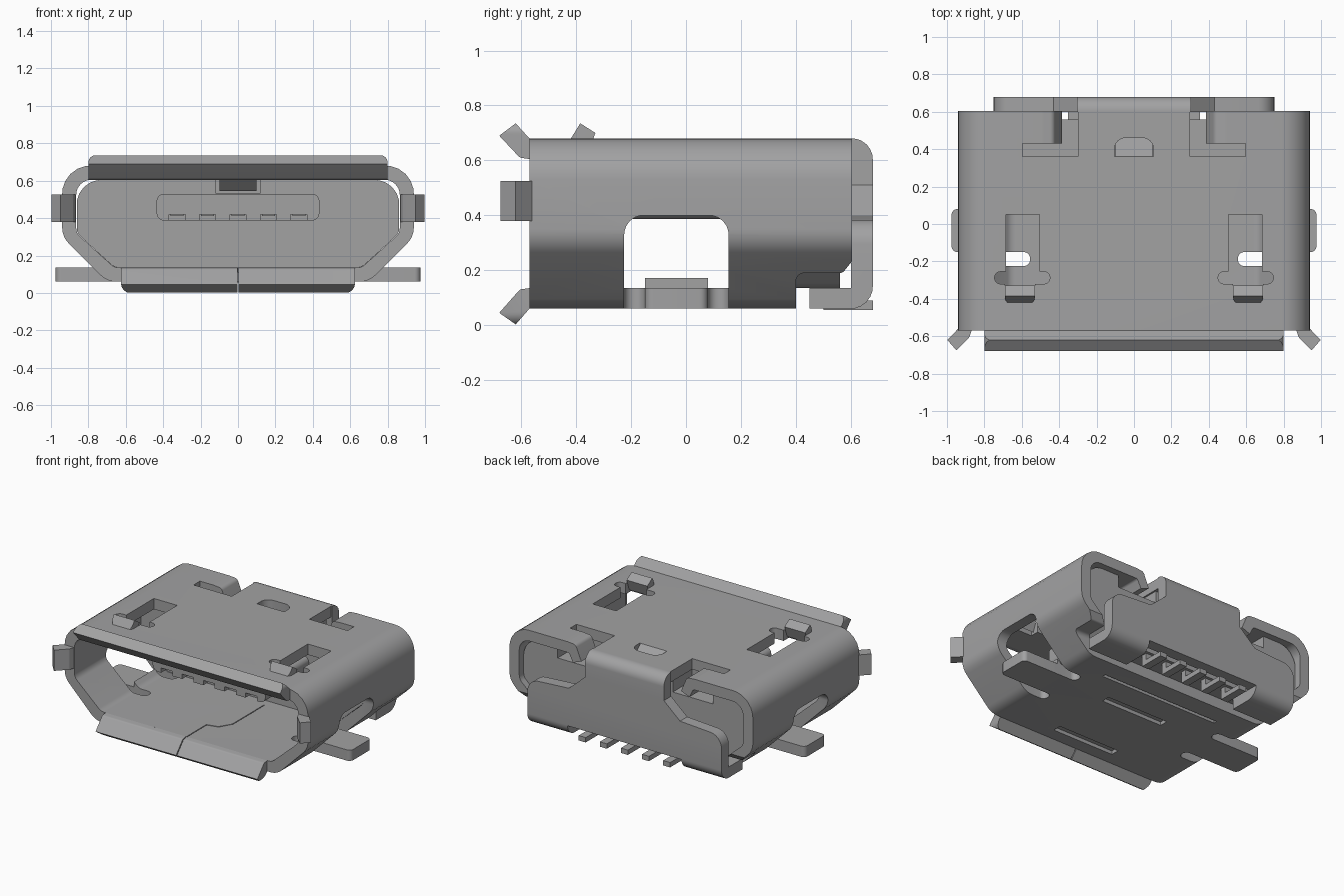
import bpy, bmesh, math
from mathutils import Vector

cube = bpy.data.objects.get("Cube")
if cube:
    bpy.data.objects.remove(cube, do_unlink=True)

metal = bpy.data.materials.new("brushed_grey")
metal.use_nodes = True
GREY = (0.36, 0.36, 0.365, 1)
metal.diffuse_color = GREY
metal.node_tree.nodes["Principled BSDF"].inputs["Base Color"].default_value = GREY


def rounded(corners, steps=6):
    """Outline from (u, v, radius) corners, each replaced by a curve."""
    out = []
    for i, (u, v, r) in enumerate(corners):
        p = Vector((u, v))
        if r == 0:
            out.append(p)
            continue
        a = (Vector(corners[i - 1][:2]) - p).normalized()
        b = (Vector(corners[(i + 1) % len(corners)][:2]) - p).normalized()
        half = a.angle(b) / 2
        centre = p + (a + b).normalized() * (r / math.sin(half))
        s = p + a * (r / math.tan(half)) - centre
        e = p + b * (r / math.tan(half)) - centre
        for k in range(steps + 1):
            out.append(centre + (s.lerp(e, k / steps)).normalized() * r)
    return out


def mirrored(half):
    """Close a right-hand outline with its mirror image."""
    return half + [(-u, v, r) for u, v, r in reversed(half)]


def rect(u0, u1, v0, v1, r=0):
    return [(u0, v0, r), (u1, v0, r), (u1, v1, r), (u0, v1, r)]


def prism(name, corners, axis, lo, hi, flip=1):
    """Extrude an outline along an axis; flip=-1 mirrors it in x."""
    place = {"x": lambda u, v, w: (w * flip, u, v),
             "y": lambda u, v, w: (u * flip, w, v),
             "z": lambda u, v, w: (u * flip, v, w)}[axis]
    pts = rounded(corners)
    bm = bmesh.new()
    a = [bm.verts.new(place(p[0], p[1], lo)) for p in pts]
    b = [bm.verts.new(place(p[0], p[1], hi)) for p in pts]
    bm.faces.new(a)
    bm.faces.new(b[::-1])
    for i in range(len(pts)):
        j = (i + 1) % len(pts)
        bm.faces.new((a[i], b[i], b[j], a[j]))
    bmesh.ops.recalc_face_normals(bm, faces=bm.faces)
    mesh = bpy.data.meshes.new(name)
    bm.to_mesh(mesh)
    bm.free()
    mesh.materials.append(metal)
    ob = bpy.data.objects.new(name, mesh)
    bpy.context.collection.objects.link(ob)
    return ob


def box(name, x, y, z, flip=1):
    return prism(name, rect(*x, *y), "z", *z, flip)


def carve(ob, cutters, mode="DIFFERENCE"):
    """Apply each cutter, then remove it."""
    for c in cutters:
        c.hide_render = True
        m = ob.modifiers.new("cut", "BOOLEAN")
        m.object, m.operation, m.solver = c, mode, "EXACT"
        bpy.context.view_layer.update()
        deps = bpy.context.evaluated_depsgraph_get()
        mesh = bpy.data.meshes.new_from_object(ob.evaluated_get(deps))
        ob.modifiers.clear()
        ob.data = mesh
        bpy.data.objects.remove(c, do_unlink=True)


SIDES = ((1, "left"), (-1, "right"))

# Folded sheet shell
outer = mirrored([(0.94, 0.68, 0.15), (0.94, 0.30, 0.12), (0.70, 0.06, 0.12)])
inner = mirrored([(0.865, 0.605, 0.08), (0.865, 0.32, 0.06), (0.66, 0.135, 0.06)])
shell = prism("shell", outer, "y", -0.57, 0.605)
cuts = [prism("bore", inner, "y", -1, 1)]
for s, _ in SIDES:
    # side window, with relief slots either side of the solder tab
    cuts.append(prism("window", rect(-0.225, 0.155, 0.14, 0.40, 0.07)[2:]
                      + [(-0.225, 0.13, 0), (0.155, 0.13, 0)], "x", 0.7, 1.1, s))
    for y0, y1 in ((-0.225, -0.15), (0.08, 0.155)):
        cuts.append(prism("relief", [(0.555, y0, 0.035), (1.1, y0, 0),
                                     (1.1, y1, 0), (0.555, y1, 0.035)], "z", 0, 0.2, s))
    cuts.append(box("outside_tab", (0.72, 1.1), (-0.155, 0.085), (0, 0.2), s))
    # latch slot with cross slot
    cuts.append(box("latch_slot", (0.505, 0.685), (-0.3, 0.05), (0.55, 0.8), s))
    cuts.append(prism("cross_slot", rect(0.45, 0.745, -0.32, -0.255, 0.031), "z", 0.55, 0.8, s))
    cuts.append(box("latch_mouth", (0.53, 0.69), (-0.38, -0.3), (0.55, 0.8), s))
    # rear notch and its cross cut
    cuts.append(box("rear_notch", (0.30, 0.49), (0.40, 0.7), (0.55, 0.8), s))
    cuts.append(box("rear_cross", (0.30, 0.595), (0.36, 0.43), (0.55, 0.8), s))
# stop hole
cuts.append(prism("stop_hole", [(-0.105, 0.36, 0), (0.105, 0.36, 0),
                                (0.105, 0.46, 0.06), (-0.105, 0.46, 0.06)], "z", 0.55, 0.8))
# clearance under the rear end
cuts.append(prism("rear_clearance", [(0.40, 0, 0), (0.40, 0.19, 0.03), (0.57, 0.19, 0.02),
                                     (0.61, 0.24, 0), (0.7, 0.24, 0), (0.7, 0, 0)], "x", -1, 1))
# underside recesses
for y in (-0.45, 0.03):
    cuts.append(box("recess", (-0.22, 0.26), (y - 0.03, y + 0.03), (0, 0.085)))
cuts.append(box("rear_recess", (-0.46, 0.46), (0.24, 0.265), (0, 0.085)))
# joint line in the floor
W = 0.006
cuts.append(prism("joint", [(0, -0.6, 0), (0, -0.35, 0), (0.08, -0.33, 0), (0.13, -0.25, 0),
                            (0.13, 0.1, 0), (0.13 + W, 0.1, 0), (0.13 + W, -0.25, 0),
                            (0.08 + W, -0.33 - W, 0), (W, -0.35 - W, 0), (W, -0.6, 0)],
                  "z", 0.11, 0.2))
carve(shell, cuts)

# Flared mouth lips
top_lip = prism("top_lip", [(-0.57, 0.68, 0), (-0.57, 0.605, 0), (-0.605, 0.61, 0.02),
                            (-0.68, 0.69, 0), (-0.62, 0.735, 0)], "x", -0.8, 0.8)
carve(top_lip, [prism("trim", [(-0.8, 0.5, 0), (0.8, 0.5, 0), (0.8, 0.737, 0.04),
                               (-0.8, 0.737, 0.04)], "y", -0.8, -0.4)], "INTERSECT")
for s, side in SIDES:
    lip = prism(side + "_bottom_lip", [(-0.57, 0.06, 0), (-0.57, 0.135, 0), (-0.605, 0.13, 0.02),
                                       (-0.68, 0.045, 0), (-0.62, 0.003, 0)],
                "x", 0.003, 0.625, s)
    carve(lip, [prism("trim", [(0, 0, 0), (0.625, 0, 0.05), (0.625, 0.2, 0), (0, 0.2, 0)],
                      "y", -0.8, -0.4, s)], "INTERSECT")
    flare = prism(side + "_side_lip", [(0.94, -0.56, 0), (0.865, -0.56, 0), (0.88, -0.605, 0.02),
                                       (0.95, -0.675, 0), (0.998, -0.62, 0)],
                  "z", 0.38, 0.525, s)
    carve(flare, [prism("trim", rect(-0.8, -0.4, 0.38, 0.525, 0.03), "x", 0.7, 1.1, s)],
          "INTERSECT")

# Solder tabs, latch tips and rolled tabs of the rear notch
for s, side in SIDES:
    prism(side + "_solder_tab", [(0.6, -0.15, 0), (0.975, -0.15, 0.03), (0.975, 0.08, 0.03),
                                 (0.6, 0.08, 0)], "z", 0.06, 0.135, s)
    latch = prism(side + "_latch_tip", [(-0.425, 0.67, 0), (-0.385, 0.735, 0),
                                        (-0.33, 0.70, 0), (-0.36, 0.62, 0)],
                  "x", 0.53, 0.69, s)
    carve(latch, [prism("trim", [(0.53, -0.43, 0.04), (0.69, -0.43, 0.04), (0.69, -0.3, 0),
                                 (0.53, -0.3, 0)], "z", 0.5, 0.8, s)], "INTERSECT")
    prism(side + "_rolled_tab", [(0.49, 0.68, 0), (0.43, 0.675, 0.03), (0.385, 0.57, 0),
                                 (0.45, 0.545, 0), (0.48, 0.605, 0.02), (0.49, 0.605, 0)],
          "y", 0.43, 0.605, s)
prism("stop_tab", [(0.36, 0.68, 0), (0.36, 0.61, 0), (0.43, 0.545, 0), (0.46, 0.58, 0)],
      "x", -0.1, 0.1)

# Insulating body inside the shell
body = prism("body", mirrored([(0.862, 0.604, 0.13), (0.862, 0.32, 0.06), (0.66, 0.136, 0.06)]),
             "y", 0.16, 0.56)
carve(body, [box("stop_pocket", (-0.12, 0.12), (0.1, 0.47), (0.535, 0.7))]
      + [box("notch_pocket", (0.29, 0.6), (0.35, 0.7), (0.52, 0.7), s) for s, _ in SIDES])

# Tongue with contact grooves
PINS = [i * 0.163 for i in range(-2, 3)]
tongue = prism("tongue", rect(-0.435, 0.435, 0.387, 0.53, 0.04), "y", -0.32, 0.2)
carve(tongue, [box("groove", (x - 0.044, x + 0.044), (-0.4, 0.15), (0.3, 0.42)) for x in PINS])
for i, x in enumerate(PINS):
    box(f"contact_{i + 1}", (x - 0.035, x + 0.035), (-0.29, 0.2), (0.41, 0.43))
    prism(f"pin_{i + 1}", [(0.5, 0.2, 0), (0.5, 0.056, 0), (0.68, 0.056, 0), (0.68, 0.09, 0),
                           (0.54, 0.09, 0), (0.54, 0.2, 0)], "x", x - 0.027, x + 0.027)

# Rear cover folded down from the top, with two feet
edge = rect(0.4, 0.68, 0.06, 0.68)
edge = [edge[0], (0.68, 0.06, 0.08), (0.68, 0.68, 0.075), edge[3]]
cover = prism("rear_cover", mirrored([(0.305, 0.68, 0), (0.305, 0.51, 0), (0.43, 0.40, 0),
                                      (0.75, 0.38, 0.09), (0.75, 0.06, 0),
                                      (0.44, 0.06, 0), (0.44, 0.135, 0)]), "y", 0.60, 0.70)
carve(cover, [prism("fold", edge, "x", -1, 1)], "INTERSECT")
for s, side in SIDES:
    foot = box(side + "_rear_foot", (0.44, 0.75), (0.45, 0.70), (0.06, 0.135), s)
    carve(foot, [prism("fold", edge, "x", -1, 1)], "INTERSECT")

# Smooth bends, sharp edges
bpy.ops.object.select_all(action="DESELECT")
for ob in bpy.context.collection.objects:
    if ob.type == "MESH" and metal.name in ob.data.materials:
        ob.select_set(True)
        bpy.context.view_layer.objects.active = ob
bpy.ops.object.shade_smooth_by_angle(angle=math.radians(30))
